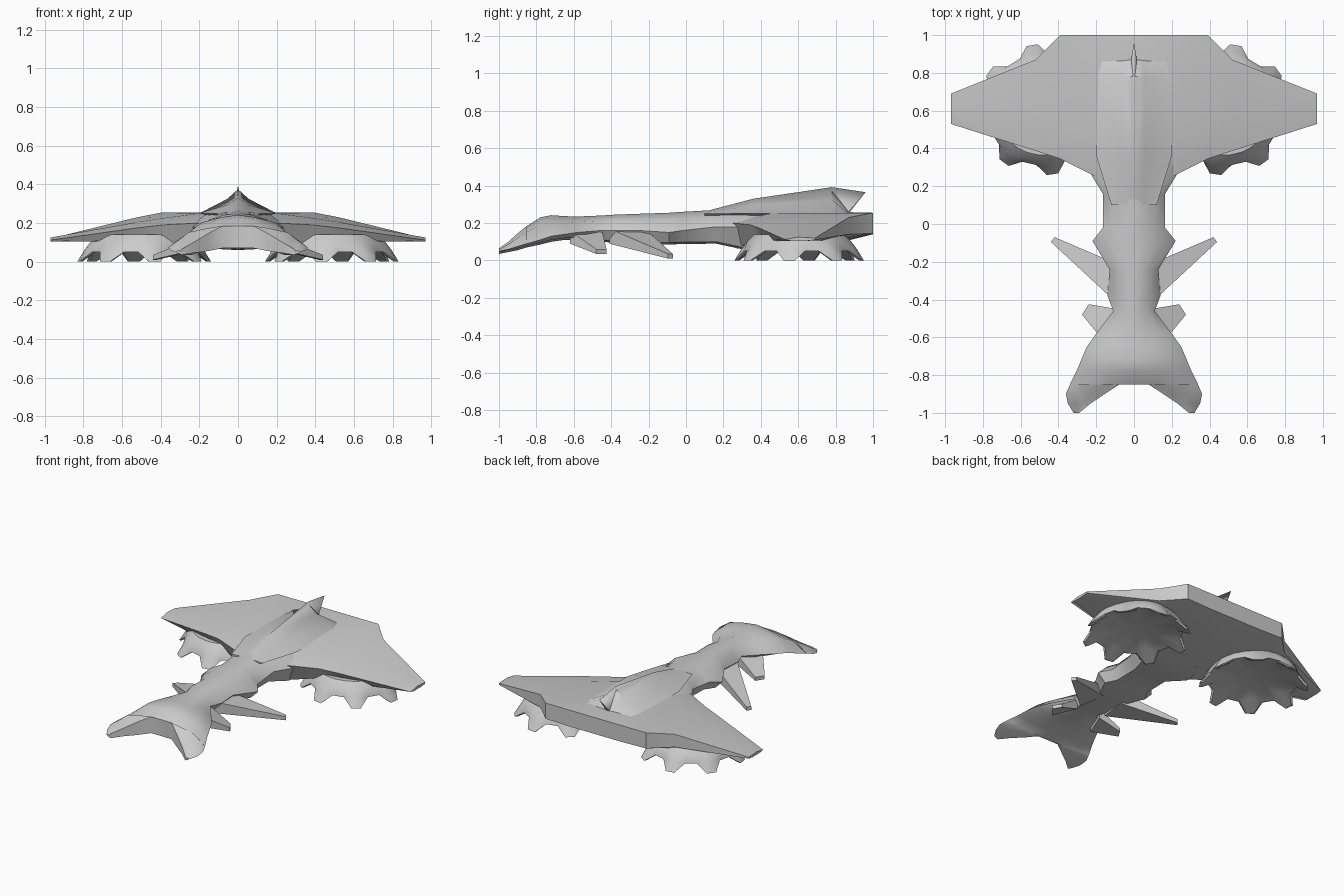
import bpy, bmesh
from math import cos, sin, radians

if "Cube" in bpy.data.objects:
    bpy.data.objects.remove(bpy.data.objects["Cube"])


def loft(name, rings, mirror=True, angle=35):
    """Skin closed rings of equal length, cap the ends, optionally mirror across x."""
    bm = bmesh.new()
    loops = [[bm.verts.new(p) for p in r] for r in rings]
    n = len(loops[0])
    for a, b in zip(loops, loops[1:]):
        for i in range(n):
            j = (i + 1) % n
            bm.faces.new((a[i], a[j], b[j], b[i]))
    bm.faces.new(loops[0])
    bm.faces.new(loops[-1])
    bmesh.ops.recalc_face_normals(bm, faces=bm.faces)
    # open the half shells along the centre plane
    inner = [f for f in bm.faces if all(abs(v.co.x) < 1e-4 for v in f.verts)]
    bmesh.ops.delete(bm, geom=inner, context='FACES')
    me = bpy.data.meshes.new(name)
    bm.to_mesh(me)
    bm.free()
    ob = bpy.data.objects.new(name, me)
    bpy.context.collection.objects.link(ob)
    bpy.ops.object.select_all(action='DESELECT')
    ob.select_set(True)
    bpy.context.view_layer.objects.active = ob
    bpy.ops.object.shade_smooth_by_angle(angle=radians(angle))
    if mirror:
        ob.modifiers.new("mirror", 'MIRROR').merge_threshold = 0.0005
    return ob


# Head and neck: (y, inner x, outer x, top z, side z, bottom z)
hull = [
    (-1.0, .29, .32, .065, .05, .035), (-.95, .23, .35, .10, .06, .045),
    (-.90, .155, .36, .145, .075, .055), (-.851, .08, .34, .185, .09, .07),
    (-.85, 0, .34, .185, .09, .07), (-.78, 0, .305, .23, .11, .085),
    (-.72, 0, .28, .242, .13, .10), (-.65, 0, .25, .237, .14, .11),
    (-.58, 0, .20, .235, .15, .11), (-.46, 0, .11, .24, .16, .10),
    (-.38, 0, .14, .245, .16, .095), (-.24, 0, .13, .25, .16, .085),
    (-.09, 0, .22, .255, .15, .085), (-.02, 0, .165, .26, .16, .088),
    (.16, 0, .165, .27, .18, .09), (.30, 0, .25, .275, .18, .06),
    (.45, 0, .25, .26, .18, .075)]
rings = []
for y, a, b, top, side, bot in hull:
    w = b - a
    rings.append([(a, y, top), (a + .3 * w, y, top - .012),
                  (a + .68 * w, y, top - .35 * (top - side)), (b, y, side),
                  (a + .75 * w, y, bot + .01), (a, y, bot)])
loft("head_and_neck", rings, angle=45)

# Wing: x, then (y, z) around each section
wing = [
    (0, [(.16, .2), (.45, .27), (1, .255), (1, .14), (.8, .09), (.27, .065)]),
    (.2, [(.25, .2), (.45, .25), (1, .255), (1, .14), (.8, .10), (.30, .08)]),
    (.39, [(.345, .19), (.53, .225), (1, .255), (1, .145), (.8, .11), (.40, .105)]),
    (.52, [(.387, .175), (.57, .205), (.87, .23), (.87, .14), (.8, .11), (.42, .105)]),
    (.97, [(.53, .112), (.6, .125), (.69, .12), (.69, .11), (.65, .105), (.56, .105)])]
loft("wing", [[(x, y, z) for y, z in s] for x, s in wing])

# Raised spine on the wing: (y, ridge z, flank x, flank z, base x)
spine = [(.10, .262, .05, .255, .12), (.36, .33, .055, .295, .20),
         (.78, .375, .055, .325, .20), (.87, .26, .04, .255, .18)]
loft("spine", [[(0, y, zr), (xf, y, zf), (xb, y, .25), (0, y, .2)]
               for y, zr, xf, zf, xb in spine], angle=45)

# Tail fin blade overhanging the back
loft("tail_fin", [
    [(0, .36, .33), (.05, .40, .25), (0, .40, .22)],
    [(0, .78, .392), (.03, .80, .25), (0, .80, .22)],
    [(0, .96, .365), (.015, .87, .26), (0, .86, .24)]])


# Swept side spikes: base edge and tip edge, each with a z range
def spike(name, a, b, az, c, d, cz):
    loft(name, [[(*p, z) for p, z in ((q, e[1]), (r, e[1]), (r, e[0]), (q, e[0]))]
                for q, r, e in ((a, b, az), (c, d, cz))])


spike("long_spike", (.10, -.41), (.07, -.22), (.09, .17), (.44, -.095), (.42, -.07), (.01, .035))
spike("small_spike", (.16, -.62), (.09, -.45), (.09, .16), (.275, -.48), (.24, -.425), (.035, .06))


# Toothed discs under the wing
def disc_ring(tooth, valley):
    pts = []
    for k in range(8):
        for off, (r, z) in ((-5, tooth), (5, tooth), (15, valley), (30, valley)):
            t = radians(81 + 45 * k + off)
            pts.append((.485 + r * cos(t), .605 + r * sin(t), z))
    return pts


loft("toothed_disc", [
    disc_ring((.24, .14), (.24, .14)), disc_ring((.28, .10), (.28, .10)),
    disc_ring((.31, .06), (.295, .06)), disc_ring((.347, 0), (.295, .05)),
    disc_ring((.33, 0), (.28, .05)), disc_ring((.25, .055), (.25, .055)),
    disc_ring((.03, .065), (.03, .065))])
